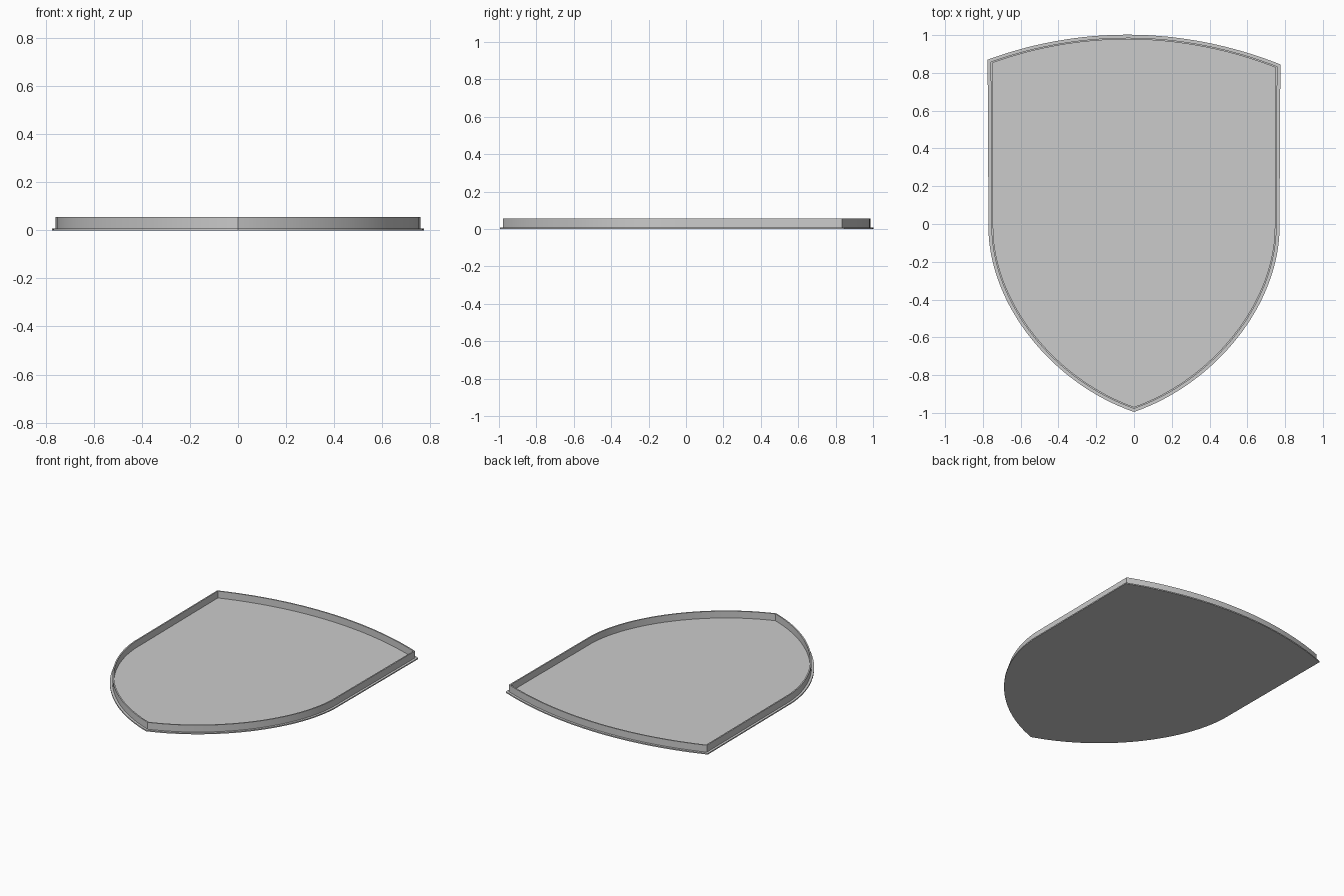
import bpy
import bmesh
from mathutils import Vector
from mathutils.geometry import interpolate_bezier

if "Cube" in bpy.data.objects:
    bpy.data.objects.remove(bpy.data.objects["Cube"], do_unlink=True)

FLOOR, TOP = 0.008, 0.055
STEPS = 32

grey = bpy.data.materials.new("plain grey")
grey.use_nodes = True
colour = (0.6, 0.6, 0.6, 1)
grey.diffuse_color = colour
grey.node_tree.nodes["Principled BSDF"].inputs["Base Color"].default_value = colour


def bezier(*pts):
    a, b, c, d = (Vector((x, y, 0)) for x, y in pts)
    return [p.to_2d() for p in interpolate_bezier(a, b, c, d, STEPS)]


def shield_outline():
    """Counter-clockwise shield: tip, right flank, bowed top, left flank."""
    right = bezier((0, -0.995), (0.42, -0.85), (0.75, -0.45), (0.77, -0.05))
    top = bezier((0.775, 0.845), (0.27, 1.045), (-0.27, 1.055), (-0.775, 0.87))
    left = [Vector((-p.x, p.y)) for p in reversed(right)]
    return right + top + left[:-1]


def inset(points, dist):
    """Move every edge inwards by dist, with mitred corners."""
    result = []
    for i, p in enumerate(points):
        d1 = (p - points[i - 1]).normalized()
        d2 = (points[(i + 1) % len(points)] - p).normalized()
        n1, n2 = Vector((-d1.y, d1.x)), Vector((-d2.y, d2.x))
        result.append(p + (n1 + n2) * dist / (1 + n1.dot(n2)))
    return result


def loft(name, rings, closed):
    """Bridge rings of (outline, height); cap the ends or join them."""
    bm = bmesh.new()
    loops = [[bm.verts.new((p.x, p.y, z)) for p in pts] for pts, z in rings]
    pairs = list(zip(loops, loops[1:]))
    if closed:
        pairs.append((loops[-1], loops[0]))
    else:
        bm.faces.new(loops[0])
        bm.faces.new(loops[-1])
    for a, b in pairs:
        for i in range(len(a)):
            j = (i + 1) % len(a)
            bm.faces.new((a[i], a[j], b[j], b[i]))
    bmesh.ops.recalc_face_normals(bm, faces=bm.faces)
    mesh = bpy.data.meshes.new(name)
    bm.to_mesh(mesh)
    bm.free()
    mesh.materials.append(grey)
    obj = bpy.data.objects.new(name, mesh)
    bpy.context.collection.objects.link(obj)
    bpy.ops.object.select_all(action="DESELECT")
    obj.select_set(True)
    bpy.context.view_layer.objects.active = obj
    bpy.ops.object.shade_smooth_by_angle(angle=0.5)
    return obj


outline = shield_outline()
wall_outer = inset(outline, 0.016)
wall_inner = inset(outline, 0.025)

# Flat base with a narrow flange showing outside the wall
loft("base_plate", [(outline, 0), (outline, FLOOR)], closed=False)

# Thin upright wall, sunk slightly into the base
sunk = FLOOR / 2
loft("rim_wall", [(wall_outer, sunk), (wall_outer, TOP),
                  (wall_inner, TOP), (wall_inner, sunk)], closed=True)
